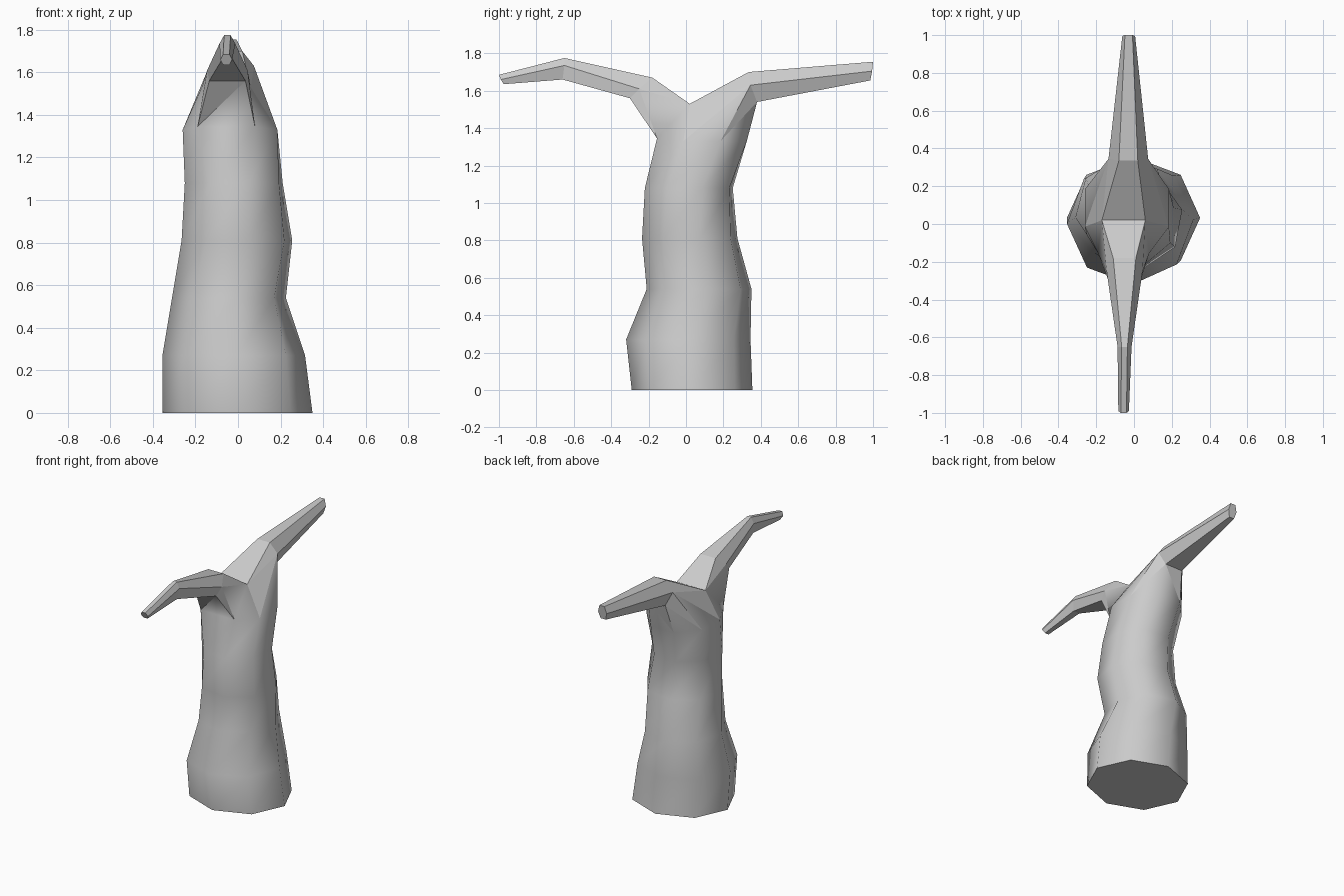
import bpy, bmesh, math

if "Cube" in bpy.data.objects:
    bpy.data.objects.remove(bpy.data.objects["Cube"])

bm = bmesh.new()


def loft(sections, smooth):
    """Bridge successive vertex loops with quads."""
    for a, b in zip(sections, sections[1:]):
        n = len(a)
        for i in range(n):
            j = (i + 1) % n
            bm.faces.new((a[i], a[j], b[j], b[i])).smooth = smooth


def trunk_ring(z, x0, x1, y0, y1, phase):
    """Octagon turned by phase, fitted to the given extents."""
    ang = [math.radians(45 * k + phase) for k in range(8)]
    m = max(abs(math.cos(a)) for a in ang)
    return [bm.verts.new(((x0 + x1) / 2 + math.cos(a) / m * (x1 - x0) / 2,
                          (y0 + y1) / 2 + math.sin(a) / m * (y1 - y0) / 2, z))
            for a in ang]


def hex_section(cx, levels):
    """Six-sided limb section from three (y, z, half width) levels."""
    pts = [(cx + w, y, z) for y, z, w in levels]
    pts += [(cx - w, y, z) for y, z, w in reversed(levels)]
    return [bm.verts.new(p) for p in pts]


def shoulder(verts, open_groups):
    """Convex joint, left open where it meets other parts."""
    res = bmesh.ops.convex_hull(bm, input=verts, use_existing_faces=False)
    faces = [f for f in res["geom"] if isinstance(f, bmesh.types.BMFace)]
    inner = [f for f in faces
             if any(all(v in g for v in f.verts) for g in open_groups)]
    bmesh.ops.delete(bm, geom=inner, context='FACES_ONLY')


# Trunk
rings = [trunk_ring(*r) for r in (
    (0.00, -0.355, 0.350, -0.29, 0.355, 0),
    (0.27, -0.355, 0.315, -0.32, 0.345, 2),
    (0.54, -0.310, 0.225, -0.21, 0.350, 7),
    (0.81, -0.265, 0.255, -0.235, 0.275, 12),
    (1.08, -0.250, 0.210, -0.22, 0.250, 17),
    (1.33, -0.260, 0.185, -0.155, 0.325, 22.5))]
top = rings[-1]
front_edge = top[5:7]
for v, x in zip(front_edge, (-0.19, 0.08)):
    v.co.x, v.co.z = x, 1.345
loft(rings, True)
bm.faces.new(rings[0])

# Limbs: front one bends down, back one runs long and straight
front = [hex_section(-0.05, [(-0.18, 1.67, 0.06), (-0.25, 1.61, 0.095), (-0.30, 1.56, 0.085)]),
         hex_section(-0.05, [(-0.65, 1.775, 0.015), (-0.65, 1.735, 0.037), (-0.66, 1.66, 0.025)]),
         hex_section(-0.055, [(-1.0, 1.685, 0.015), (-0.99, 1.66, 0.028), (-0.975, 1.635, 0.015)])]
back = [hex_section(-0.03, [(0.335, 1.70, 0.05), (0.345, 1.63, 0.105), (0.38, 1.54, 0.07)]),
        hex_section(-0.028, [(1.0, 1.755, 0.02), (0.995, 1.705, 0.034), (0.985, 1.655, 0.02)])]
for limb in (front, back):
    loft(limb, False)
    bm.faces.new(limb[-1])

# Fork joints
crotch = [bm.verts.new((x, 0.02, 1.53)) for x in (-0.17, 0.06)]
gate = crotch + front_edge
shoulder(top + crotch + back[0], [top, gate, back[0]])
shoulder(gate + front[0], [gate, front[0]])

bmesh.ops.recalc_face_normals(bm, faces=bm.faces[:])
mesh = bpy.data.meshes.new("forked_trunk")
bm.to_mesh(mesh)
bm.free()
bpy.context.collection.objects.link(bpy.data.objects.new("forked_trunk", mesh))
